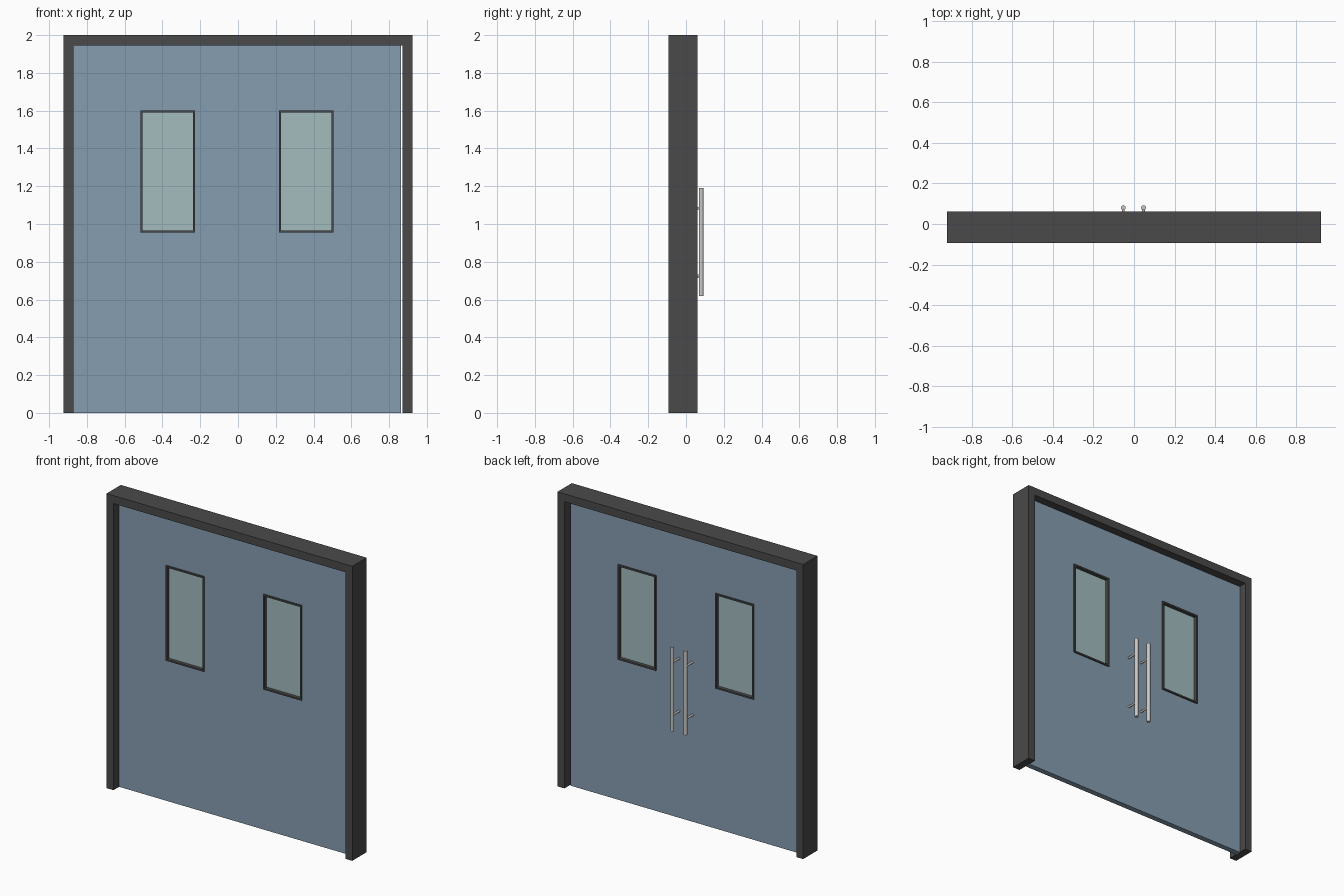
import bpy, bmesh, math
from mathutils import Vector

if "Cube" in bpy.data.objects:
    bpy.data.objects.remove(bpy.data.objects["Cube"])


def material(name, rgb):
    m = bpy.data.materials.new(name)
    m.diffuse_color = (*rgb, 1)
    m.use_nodes = True
    m.node_tree.nodes["Principled BSDF"].inputs["Base Color"].default_value = m.diffuse_color
    return m


FRAME = material("charcoal", (0.068, 0.068, 0.068))
BLUE = material("slate blue", (0.238, 0.338, 0.436))
GLASS = material("pale glass", (0.366, 0.503, 0.52))
STEEL = material("brushed steel", (0.60, 0.58, 0.56))


def prism(name, outline, y0, y1, mat):
    """Extrude an x-z outline along y."""
    bm = bmesh.new()
    face = bm.faces.new([bm.verts.new((x, y0, z)) for x, z in outline])
    ext = bmesh.ops.extrude_face_region(bm, geom=[face])["geom"]
    moved = [v for v in ext if isinstance(v, bmesh.types.BMVert)]
    bmesh.ops.translate(bm, verts=moved, vec=(0, y1 - y0, 0))
    bmesh.ops.recalc_face_normals(bm, faces=bm.faces)
    me = bpy.data.meshes.new(name)
    bm.to_mesh(me)
    bm.free()
    me.materials.append(mat)
    ob = bpy.data.objects.new(name, me)
    bpy.context.collection.objects.link(ob)
    return ob


def box(name, x0, x1, y0, y1, z0, z1, mat):
    return prism(name, [(x0, z0), (x1, z0), (x1, z1), (x0, z1)], y0, y1, mat)


def rod(name, a, b, radius, mat):
    a, b = Vector(a), Vector(b)
    bpy.ops.mesh.primitive_cylinder_add(vertices=20, radius=radius, depth=(b - a).length,
                                        location=(a + b) / 2,
                                        rotation=(b - a).to_track_quat('Z', 'Y').to_euler())
    ob = bpy.context.object
    ob.name = name
    ob.data.materials.append(mat)
    bpy.ops.object.shade_smooth_by_angle(angle=math.radians(40))


# Door frame: one upside-down U
W, I, H = 0.923, 0.871, 1.946
prism("door_frame", [(-W, 0), (-I, 0), (-I, H), (I, H), (I, 0), (W, 0), (W, 2), (-W, 2)],
      -0.0925, 0.061, FRAME)

# Door slab pieces around the two window openings
F, B = -0.032, 0.006
DL, DR, Z0, Z1 = -0.872, 0.863, 0.955, 1.6
windows = [(-0.516, -0.228), (0.217, 0.505)]
door = box("door_panel", DL, DR, F, B, 0, H, BLUE)
for i, (x0, x1) in enumerate(windows):
    cutter = box("window_cutter", x0 + .004, x1 - .004, -0.2, 0.2, Z0 + .004, Z1 - .004, BLUE)
    cutter.hide_render = True
    cutter.hide_set(True)
    mod = door.modifiers.new("window_opening", 'BOOLEAN')
    mod.operation = 'DIFFERENCE'
    mod.solver = 'EXACT'
    mod.object = cutter

# Window trim and glass
T = 0.011
for x0, x1 in windows:
    y0, y1 = F - 0.009, B + 0.009
    box("window_trim_left", x0, x0 + T, y0, y1, Z0, Z1, FRAME)
    box("window_trim_right", x1 - T, x1, y0, y1, Z0, Z1, FRAME)
    box("window_trim_bottom", x0 + T, x1 - T, y0, y1, Z0, Z0 + T, FRAME)
    box("window_trim_top", x0 + T, x1 - T, y0, y1, Z1 - T, Z1, FRAME)
    box("window_glass", x0 + T, x1 - T, -0.018, -0.008, Z0 + T, Z1 - T, GLASS)

# Pull handles on the back
for x in (-0.053, 0.047):
    rod("handle_bar", (x, 0.0805, 0.62), (x, 0.0805, 1.19), 0.012, STEEL)
    for z in (0.725, 1.083):
        rod("handle_standoff", (x, B - 0.003, z), (x, 0.08, z), 0.007, STEEL)
